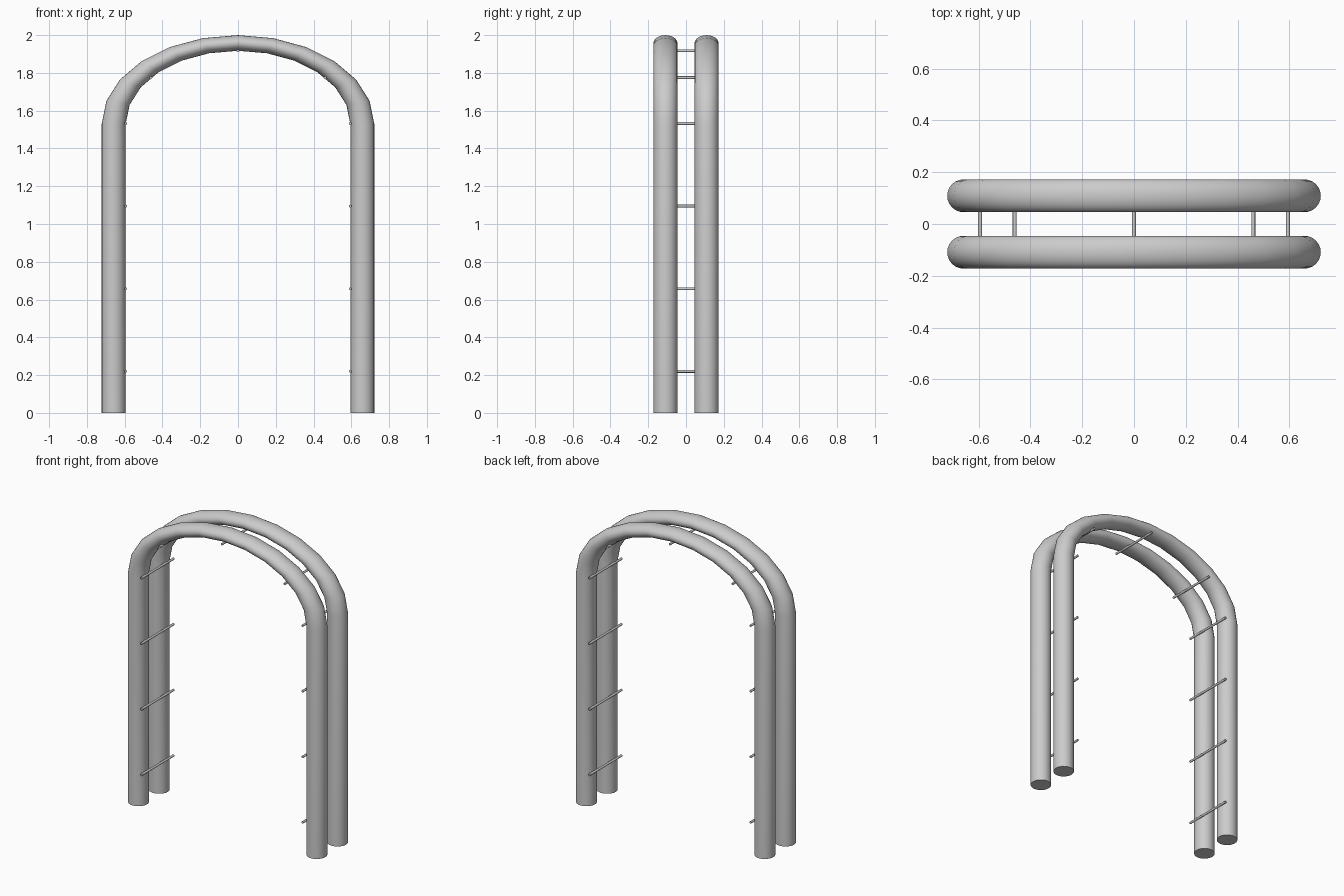
import bpy, bmesh, math
from math import sin, cos, pi

if "Cube" in bpy.data.objects:
    bpy.data.objects.remove(bpy.data.objects["Cube"])

LEG_X, TUBE_R, ARCH_Y = 0.658, 0.0635, 0.109
SPRING_Z, SQUASH = 1.53, 0.651     # height where the bend starts, vertical squash of the bend
SIDES, STEPS = 24, 12
RUNG_X = LEG_X - TUBE_R            # rungs lie on the inner face


def finish(bm, name):
    bmesh.ops.recalc_face_normals(bm, faces=bm.faces)
    mesh = bpy.data.meshes.new(name)
    bm.to_mesh(mesh)
    bm.free()
    obj = bpy.data.objects.new(name, mesh)
    bpy.context.collection.objects.link(obj)
    bpy.ops.object.select_all(action='DESELECT')
    obj.select_set(True)
    bpy.context.view_layer.objects.active = obj
    bpy.ops.object.shade_smooth_by_angle(angle=math.radians(40))
    return obj


def arch(name, y):
    """Round tube: two straight legs joined by a flattened half ring."""
    stations = [(0, -SPRING_Z)] + [(pi * i / STEPS, 0) for i in range(STEPS + 1)] + [(pi, -SPRING_Z)]
    bm = bmesh.new()
    rings = []
    for a, drop in stations:
        ring = []
        for j in range(SIDES):
            t = 2 * pi * j / SIDES
            r = LEG_X + TUBE_R * cos(t)
            ring.append(bm.verts.new((r * cos(a), y + TUBE_R * sin(t),
                                      SPRING_Z + r * sin(a) * SQUASH + drop)))
        rings.append(ring)
    for r0, r1 in zip(rings, rings[1:]):
        for j in range(SIDES):
            k = (j + 1) % SIDES
            bm.faces.new((r0[j], r0[k], r1[k], r1[j]))
    bm.faces.new(rings[0])
    bm.faces.new(rings[-1])
    return finish(bm, name)


def rung(name, x, z):
    """Thin bar along y."""
    bpy.ops.mesh.primitive_cylinder_add(vertices=12, radius=0.0075, depth=0.34,
                                        location=(x, 0, z), rotation=(pi / 2, 0, 0))
    bpy.context.object.name = name
    bpy.ops.object.shade_smooth_by_angle(angle=math.radians(40))


# Front and back arches
arch("front_arch", -ARCH_Y)
arch("back_arch", ARCH_Y)

# Rungs on both sides, plus one at the crown
for side, s in (("left", -1), ("right", 1)):
    for i, z in enumerate((0.22, 0.657, 1.095, 1.532)):
        rung(f"{side}_rung_{i + 1}", s * RUNG_X, z)
    rung(f"{side}_shoulder_rung", s * 0.461, 1.775)
rung("crown_rung", 0, 1.917)
